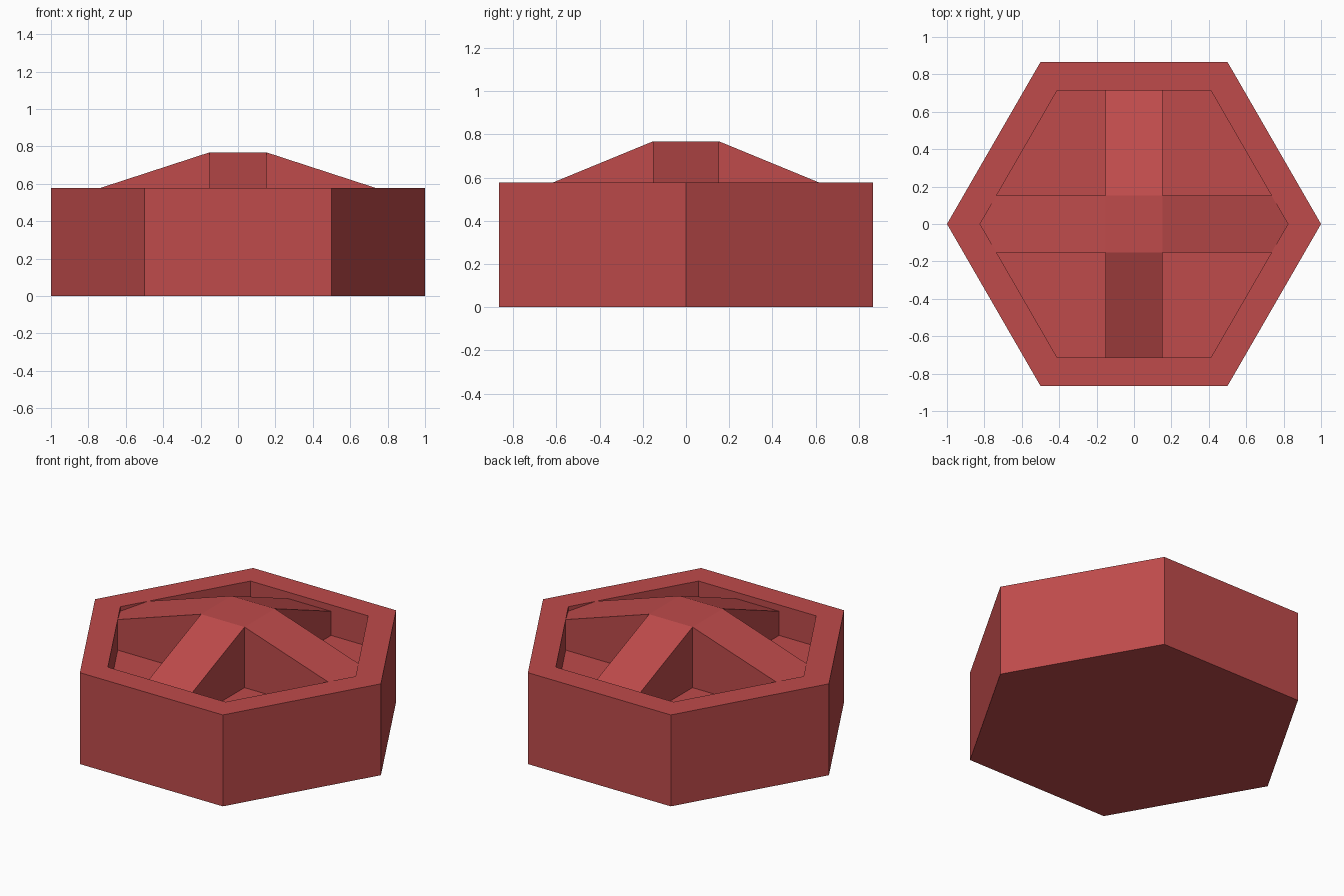
import bpy, bmesh
from math import sin, cos, pi, sqrt

cube = bpy.data.objects.get("Cube")
if cube:
    bpy.data.objects.remove(cube, do_unlink=True)

RIM_Z, TOP_Z, FLOOR_Z = 0.578, 0.768, 0.385
INNER = 0.823                       # recess corner radius
HALF = 0.152                        # half width of each arm
WALL_X = INNER - HALF / sqrt(3)     # where an arm edge meets the recess wall
WALL_Y = INNER * sqrt(3) / 2
RAMP_Y = 0.614                      # where the y ramps pass rim height

red = bpy.data.materials.new("brick_red")
red.use_nodes = True
red.diffuse_color = (0.52, 0.07, 0.07, 1)
red.node_tree.nodes["Principled BSDF"].inputs["Base Color"].default_value = red.diffuse_color


def finish(bm, name):
    bmesh.ops.recalc_face_normals(bm, faces=bm.faces)
    mesh = bpy.data.meshes.new(name)
    bm.to_mesh(mesh)
    bm.free()
    mesh.materials.append(red)
    obj = bpy.data.objects.new(name, mesh)
    bpy.context.collection.objects.link(obj)
    return obj


def hex_ring(bm, radius, z):
    return [bm.verts.new((radius * cos(i * pi / 3), radius * sin(i * pi / 3), z))
            for i in range(6)]


# Hexagonal body with a sunken floor
bm = bmesh.new()
rings = [hex_ring(bm, r, z) for r, z in
         ((1, 0), (1, RIM_Z), (INNER, RIM_Z), (INNER, FLOOR_Z))]
bm.faces.new(rings[0])
bm.faces.new(rings[-1])
for low, high in zip(rings, rings[1:]):
    for i in range(6):
        j = (i + 1) % 6
        bm.faces.new((low[i], low[j], high[j], high[i]))
finish(bm, "hexagonal_body")


# Cross handle: flat middle with four arms sloping down to the recess wall
def ramp_height(x, y):
    drop = TOP_Z - RIM_Z
    return TOP_Z - max(0, drop * (abs(x) - HALF) / (WALL_X - HALF),
                       drop * (abs(y) - HALF) / (RAMP_Y - HALF))


bm = bmesh.new()
plans = [[(-HALF, -HALF), (HALF, -HALF), (HALF, HALF), (-HALF, HALF)]]
for s in (-1, 1):
    plans.append([(s * HALF, -HALF), (s * WALL_X, -HALF), (s * INNER, 0),
                  (s * WALL_X, HALF), (s * HALF, HALF)])
    plans.append([(-HALF, s * HALF), (HALF, s * HALF),
                  (HALF, s * WALL_Y), (-HALF, s * WALL_Y)])
for plan in plans:
    bm.faces.new([bm.verts.new((x, y, FLOOR_Z)) for x, y in plan])
bmesh.ops.remove_doubles(bm, verts=bm.verts, dist=0.0001)
bmesh.ops.recalc_face_normals(bm, faces=bm.faces)
raised = bmesh.ops.extrude_face_region(bm, geom=bm.faces[:])["geom"]
for v in raised:
    if isinstance(v, bmesh.types.BMVert):
        v.co.z = ramp_height(v.co.x, v.co.y)
finish(bm, "cross_handle")
